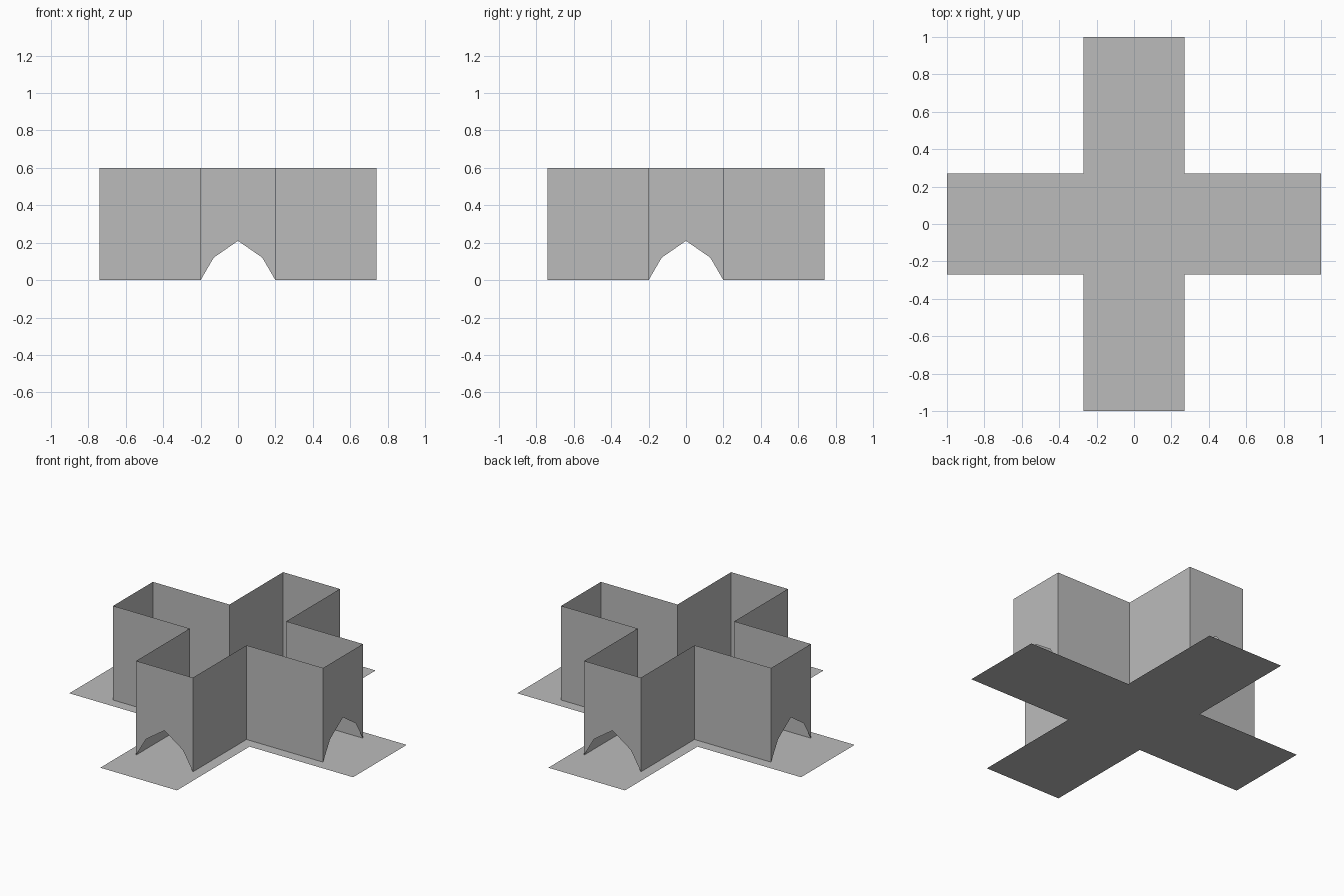
import bpy, bmesh
from math import pi
from mathutils import Matrix, Vector

cube = bpy.data.objects.get("Cube")
if cube:
    bpy.data.objects.remove(cube, do_unlink=True)

HALF, REACH, HEIGHT = 0.2, 0.74, 0.6      # walls
FLOOR_HALF, FLOOR_REACH = 0.27, 1.0       # floor slab

grey = bpy.data.materials.new("plain grey")
grey.use_nodes = True
grey.diffuse_color = (0.5, 0.5, 0.5, 1)
grey.node_tree.nodes["Principled BSDF"].inputs["Base Color"].default_value = grey.diffuse_color


def quarter_turns(name, polygons):
    """Repeat the polygons of the front arm around z to form all four arms."""
    bm = bmesh.new()
    for turn in range(4):
        rot = Matrix.Rotation(turn * pi / 2, 3, 'Z')
        for poly in polygons:
            bm.faces.new([bm.verts.new(rot @ Vector(p)) for p in poly])
    bmesh.ops.remove_doubles(bm, verts=bm.verts, dist=0.0001)
    mesh = bpy.data.meshes.new(name)
    bm.to_mesh(mesh)
    bm.free()
    mesh.materials.append(grey)
    obj = bpy.data.objects.new(name, mesh)
    bpy.context.collection.objects.link(obj)
    return obj


# Cross-shaped floor: an arm and a quarter of the middle, four times
f, r = FLOOR_HALF, FLOOR_REACH
quarter_turns("floor", [
    [(-f, -r, 0), (f, -r, 0), (f, -f, 0), (-f, -f, 0)],
    [(-f, -f, 0), (f, -f, 0), (0, 0, 0)],
])

# End wall with an angular archway between its bottom corners
arch = [(HALF, 0), (0.13, 0.12), (0, 0.21), (-0.13, 0.12), (-HALF, 0)]
end_wall = [(x, -REACH, z) for x, z in arch + [(-HALF, HEIGHT), (HALF, HEIGHT)]]
end_wall.reverse()


# Plain side walls of one arm, facing outward
def side_wall(x, y0, y1):
    return [(x, y0, 0), (x, y1, 0), (x, y1, HEIGHT), (x, y0, HEIGHT)]


quarter_turns("walls", [
    end_wall,
    side_wall(HALF, -REACH, -HALF),
    side_wall(-HALF, -HALF, -REACH),
])
